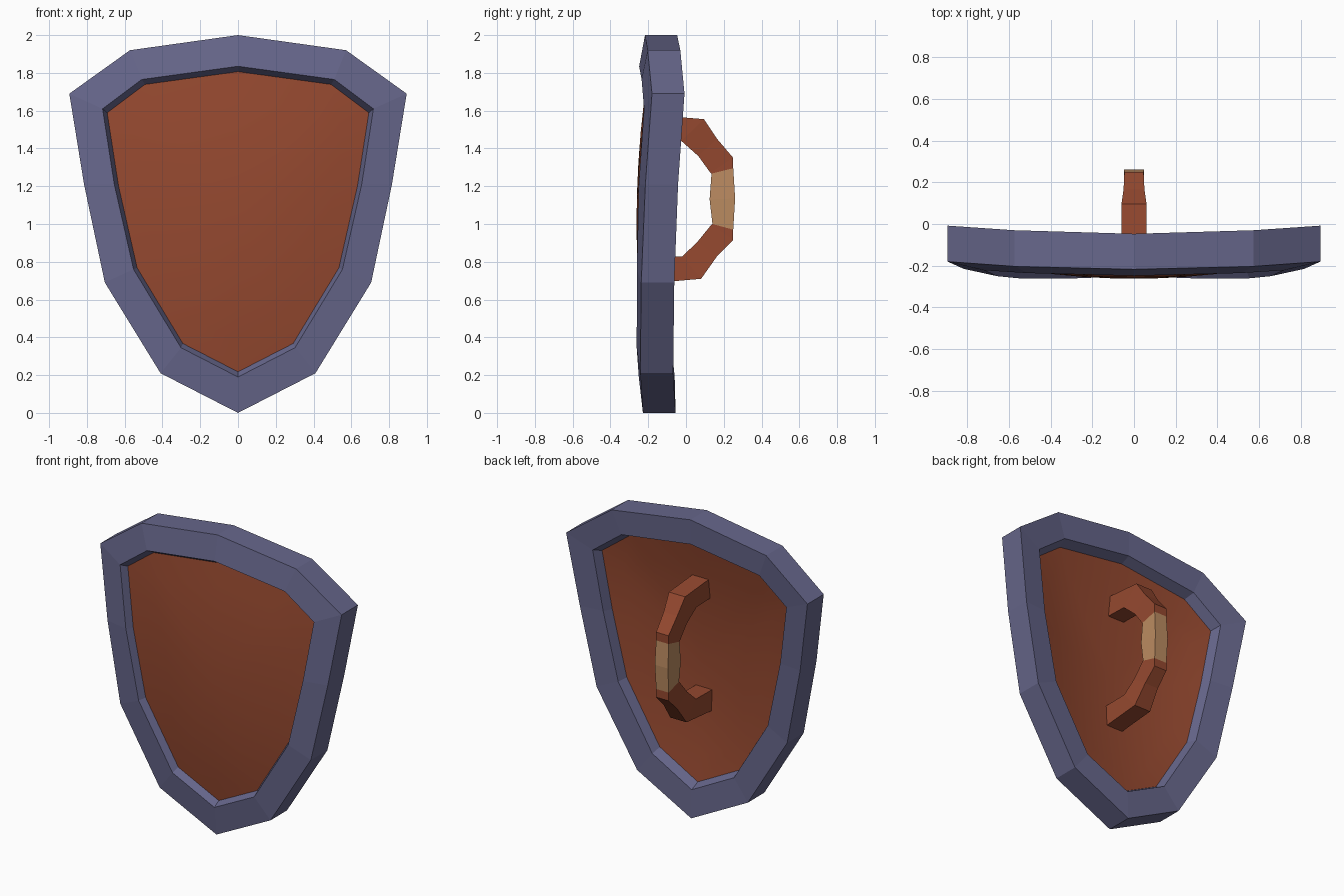
import bpy, bmesh, math

if "Cube" in bpy.data.objects:
    bpy.data.objects.remove(bpy.data.objects["Cube"])


def material(name, rgb):
    m = bpy.data.materials.new(name)
    m.diffuse_color = (*rgb, 1)
    m.use_nodes = True
    m.node_tree.nodes["Principled BSDF"].inputs["Base Color"].default_value = m.diffuse_color
    return m


STEEL = material("blue_grey_metal", (0.135, 0.135, 0.26))
WOOD = material("red_brown_wood", (0.30, 0.066, 0.029))
WRAP = material("tan_wrap", (0.50, 0.26, 0.12))


def finish(name, bm, mat, smooth=None):
    bmesh.ops.recalc_face_normals(bm, faces=bm.faces)
    me = bpy.data.meshes.new(name)
    bm.to_mesh(me)
    bm.free()
    me.materials.append(mat)
    ob = bpy.data.objects.new(name, me)
    bpy.context.collection.objects.link(ob)
    if smooth:
        bpy.ops.object.select_all(action='DESELECT')
        ob.select_set(True)
        bpy.context.view_layer.objects.active = ob
        bpy.ops.object.shade_smooth_by_angle(angle=math.radians(smooth))
    return ob


def loft(bm, sections, closed):
    """Skin equal closed sections; join the ends or cap them."""
    rings = [[bm.verts.new(p) for p in s] for s in sections]
    n = len(rings[0])
    pairs = list(zip(rings, rings[1:])) + ([(rings[-1], rings[0])] if closed else [])
    for a, b in pairs:
        for i in range(n):
            j = (i + 1) % n
            bm.faces.new((a[i], a[j], b[j], b[i]))
    if not closed:
        bm.faces.new(rings[0])
        bm.faces.new(rings[-1])


# Right half of the outline, top to tip:
# outer x, z, front y, back y, inner x, z, front y, back y
HALF = [
    (0.00, 2.00, -.217, -.047, 0.00, 1.835, -.248, -.050),
    (0.572, 1.92, -.203, -.030, 0.51, 1.765, -.235, -.045),
    (0.893, 1.69, -.180, -.008, 0.717, 1.61, -.222, -.037),
    (0.815, 1.21, -.215, -.042, 0.655, 1.21, -.250, -.060),
    (0.705, 0.69, -.237, -.062, 0.553, 0.76, -.260, -.073),
    (0.41, 0.21, -.242, -.068, 0.302, 0.345, -.261, -.075),
    (0.00, 0.00, -.228, -.055, 0.00, 0.19, -.250, -.060),
]
outline = HALF + [(-h[0], *h[1:4], -h[4], *h[5:]) for h in HALF[-2:0:-1]]
MID = 1.0       # height of the panel centre
INSET = 0.966   # the recess wall tapers towards the panel
sections, front_edge, back_edge = [], [], []
for ox, oz, of, ob_, ix, iz, f, b in outline:
    px, pz = ix * INSET, MID + (iz - MID) * INSET
    front_edge.append((px, f + .047, pz))
    back_edge.append((px, b - .065, pz))
    sections.append([(ox, of, oz), (ix, f, iz), front_edge[-1],
                     back_edge[-1], (ix, b, iz), (ox, ob_, oz)])

# Metal rim
bm = bmesh.new()
loft(bm, sections, True)
finish("shield_rim", bm, STEEL)

# Domed wooden panel, front and back skins
bm = bmesh.new()
for edge, cy in ((front_edge, -.262), (back_edge, -.195)):
    rings = [[bm.verts.new((x * t, cy + (y - cy) * t * t, MID + (z - MID) * t))
              for x, y, z in edge] for t in (1, .8, .6, .4, .2)]
    centre = bm.verts.new((0, cy, MID))
    n = len(edge)
    for i in range(n):
        j = (i + 1) % n
        for a, b in zip(rings, rings[1:]):
            bm.faces.new((a[i], a[j], b[j], b[i]))
        bm.faces.new((rings[-1][i], rings[-1][j], centre))
    if edge is front_edge:
        first = rings[0]
    else:
        for i in range(n):
            j = (i + 1) % n
            bm.faces.new((first[i], first[j], rings[0][j], rings[0][i]))
finish("shield_panel", bm, WOOD, 30)

# Handle: outer y, z, inner y, z, half width
PATH = [
    (-.20, 1.58, -.20, 1.445, .06), (.095, 1.555, -.025, 1.44, .06),
    (.165, 1.45, .065, 1.36, .05), (.25, 1.35, .13, 1.27, .046),
    (.25, 1.295, .135, 1.267, .046), (.26, 1.135, .125, 1.13, .049),
    (.25, .97, .14, 1.0, .046), (.25, .915, .135, .997, .046),
    (.165, .83, .06, .905, .05), (.08, .71, -.02, .828, .06),
    (-.20, .685, -.20, .825, .06),
]


def handle_part(name, rows, mat):
    bm = bmesh.new()
    loft(bm, [[(-w, oy, oz), (w, oy, oz), (w, iy, iz), (-w, iy, iz)]
              for oy, oz, iy, iz, w in rows], False)
    finish(name, bm, mat)


handle_part("handle_upper_arm", PATH[:5], WOOD)
handle_part("handle_grip", PATH[4:7], WRAP)
handle_part("handle_lower_arm", PATH[6:], WOOD)
